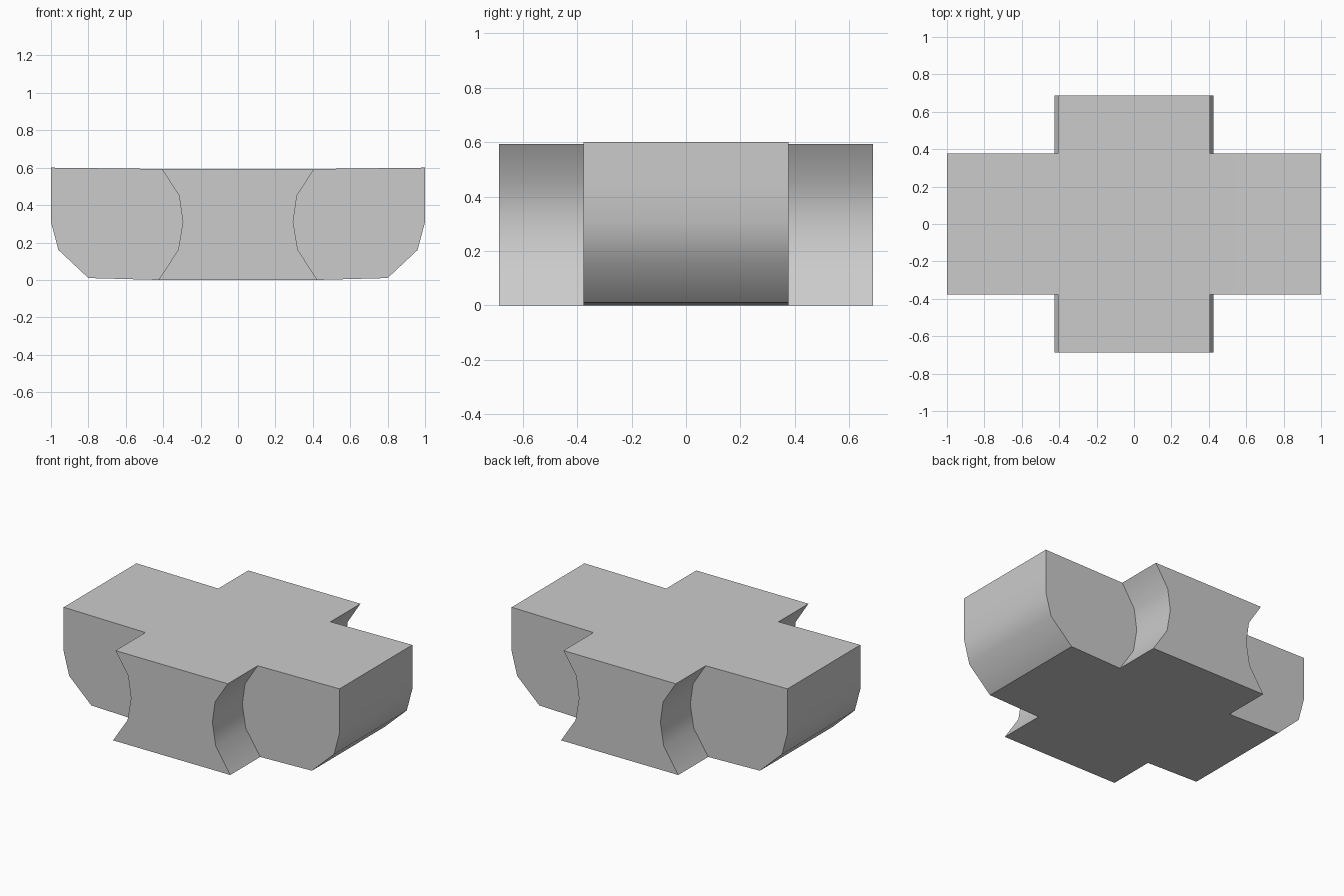
import bpy
import bmesh
import math

cube = bpy.data.objects.get("Cube")
if cube:
    bpy.data.objects.remove(cube, do_unlink=True)

# One plain grey material
grey = bpy.data.materials.new("plain grey")
grey.use_nodes = True
colour = (0.6, 0.6, 0.6, 1)
grey.diffuse_color = colour
grey.node_tree.nodes["Principled BSDF"].inputs["Base Color"].default_value = colour

# Half profiles (x, z), bottom to top: waisted body and rounded arm end
body = [(0.425, 0.0), (0.32, 0.16), (0.295, 0.31), (0.315, 0.45), (0.407, 0.593)]
arm = [(0.80, 0.01), (0.96, 0.16), (1.0, 0.31), (1.0, 0.45), (1.0, 0.60)]
body_y, arm_y = 0.687, 0.377
stations = [-body_y, -arm_y, arm_y, body_y]

bm = bmesh.new()


def column(profile, side, y):
    return [bm.verts.new((side * x, y, z)) for x, z in profile]


def strip(a, b):
    for i in range(len(a) - 1):
        bm.faces.new((a[i], b[i], b[i + 1], a[i + 1]))


# Body rails run front to back; arms leave from the middle span
rails = {s: [column(body, s, y) for y in stations] for s in (-1, 1)}
for s, rail in rails.items():
    strip(rail[0], rail[1])
    strip(rail[2], rail[3])
    front, back = column(arm, s, -arm_y), column(arm, s, arm_y)
    strip(rail[1], front)
    strip(front, back)
    strip(back, rail[2])
    for i in (0, -1):
        bm.faces.new((rail[1][i], front[i], back[i], rail[2][i]))

# Flat top and bottom of the body, then its front and back ends
left, right = rails[1], rails[-1]
for j in range(3):
    for i in (0, -1):
        bm.faces.new((left[j][i], left[j + 1][i], right[j + 1][i], right[j][i]))
for j in (0, 3):
    strip(left[j], right[j])

bmesh.ops.recalc_face_normals(bm, faces=bm.faces)
mesh = bpy.data.meshes.new("cross_block")
bm.to_mesh(mesh)
bm.free()
mesh.materials.append(grey)
block = bpy.data.objects.new("cross_block", mesh)
bpy.context.collection.objects.link(block)

# Smooth the curved sides, keep the rims sharp
bpy.ops.object.select_all(action="DESELECT")
block.select_set(True)
bpy.context.view_layer.objects.active = block
bpy.ops.object.shade_smooth_by_angle(angle=math.radians(40))
